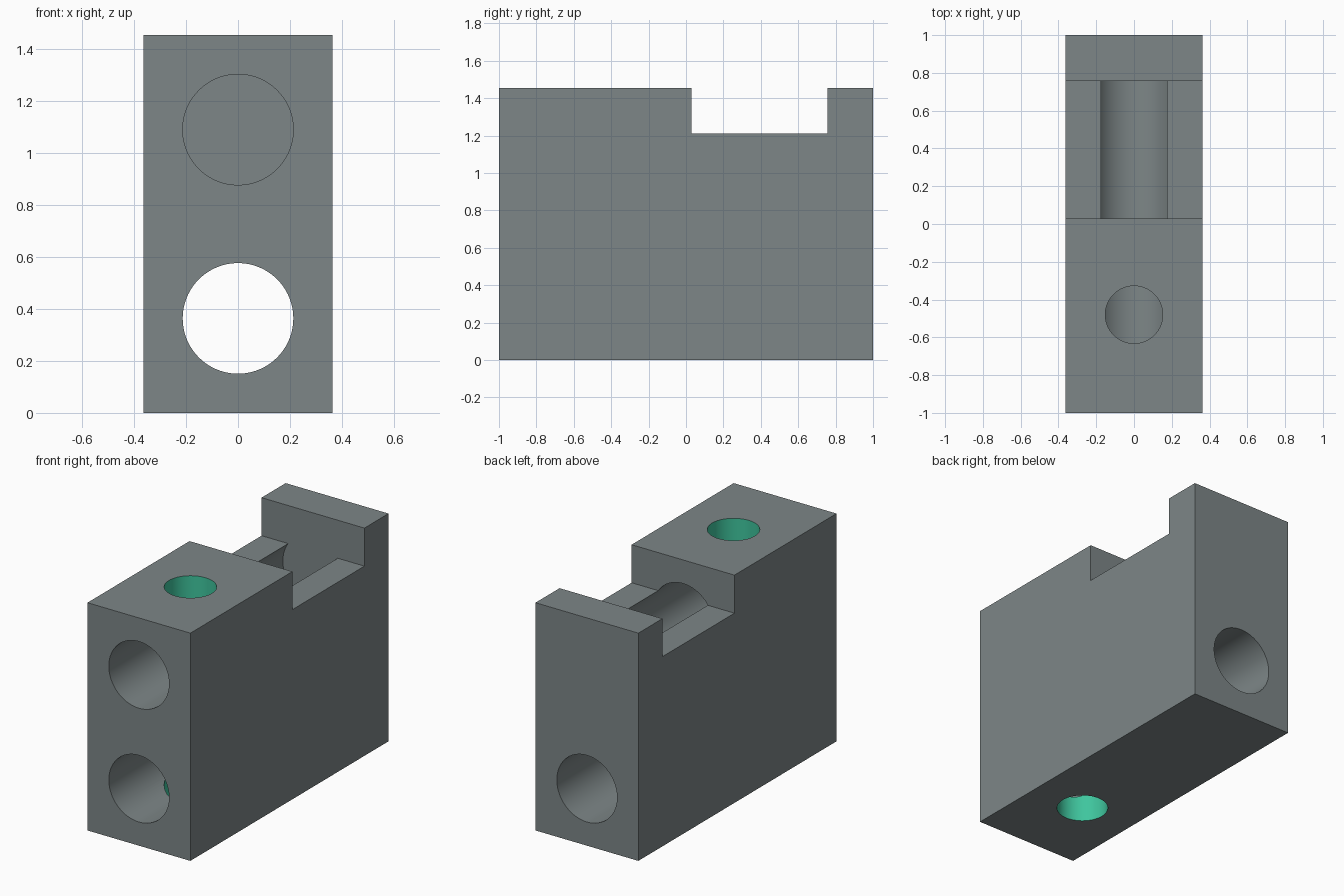
import bpy, bmesh, math
from mathutils import Matrix

if "Cube" in bpy.data.objects:
    bpy.data.objects.remove(bpy.data.objects["Cube"])

W, H = 0.727, 1.455          # block width and height
NOTCH_FRONT, NOTCH_BACK, NOTCH_Z = 0.03, 0.757, 1.212
BORE_R, HOLE_R, HOLE_Y = 0.213, 0.152, -0.48
LOW_Z, HIGH_Z = 0.364, 1.091


def material(name, rgb):
    m = bpy.data.materials.new(name)
    m.diffuse_color = (*rgb, 1)
    m.use_nodes = True
    m.node_tree.nodes["Principled BSDF"].inputs["Base Color"].default_value = m.diffuse_color
    return m


MATS = [material("slate grey", (0.205, 0.239, 0.243)),
        material("teal green", (0.05, 0.56, 0.34))]


def add_object(name, bm):
    bmesh.ops.recalc_face_normals(bm, faces=bm.faces)
    mesh = bpy.data.meshes.new(name)
    bm.to_mesh(mesh)
    bm.free()
    for m in MATS:
        mesh.materials.append(m)
    ob = bpy.data.objects.new(name, mesh)
    bpy.context.collection.objects.link(ob)
    return ob


def drill(name, radius, start, end, axis, mat, segments=96):
    """Cylinder from start to end along axis 'y' or 'z'."""
    bm = bmesh.new()
    length = math.dist(start, end)
    mid = [(a + b) / 2 for a, b in zip(start, end)]
    rot = Matrix.Rotation(math.pi / 2, 4, 'X') if axis == 'y' else Matrix()
    bmesh.ops.create_cone(bm, cap_ends=True, segments=segments, radius1=radius,
                          radius2=radius, depth=length,
                          matrix=Matrix.Translation(mid) @ rot)
    for f in bm.faces:
        f.material_index = mat
    ob = add_object(name, bm)
    ob.hide_render = True
    return ob


# Block with the notch in its top: side profile extruded across the width
profile = [(-1, 0), (1, 0), (1, H), (NOTCH_BACK, H), (NOTCH_BACK, NOTCH_Z),
           (NOTCH_FRONT, NOTCH_Z), (NOTCH_FRONT, H), (-1, H)]
bm = bmesh.new()
face = bm.faces.new([bm.verts.new((-W / 2, y, z)) for y, z in profile])
ext = bmesh.ops.extrude_face_region(bm, geom=[face])
bmesh.ops.translate(bm, vec=(W, 0, 0),
                    verts=[v for v in ext["geom"] if isinstance(v, bmesh.types.BMVert)])
block = add_object("drilled_block", bm)

# Lengthwise bores (lower through, upper stopping at the rear wall) and pin holes
cutters = [
    drill("lower_bore_cutter", BORE_R, (0, -1.2, LOW_Z), (0, 1.2, LOW_Z), 'y', 0),
    drill("upper_bore_cutter", BORE_R, (0, -1.2, HIGH_Z), (0, NOTCH_BACK, HIGH_Z), 'y', 0),
    drill("top_hole_cutter", HOLE_R, (0, HOLE_Y, HIGH_Z), (0, HOLE_Y, H + 0.2), 'z', 1),
    drill("bottom_hole_cutter", HOLE_R, (0, HOLE_Y, -0.2), (0, HOLE_Y, LOW_Z), 'z', 1),
]
for c in cutters:
    mod = block.modifiers.new(c.name, 'BOOLEAN')
    mod.operation = 'DIFFERENCE'
    mod.solver = 'EXACT'
    mod.object = c

# Bake the cuts and remove the cutters
graph = bpy.context.evaluated_depsgraph_get()
baked = bpy.data.meshes.new_from_object(block.evaluated_get(graph))
block.modifiers.clear()
block.data = baked
for c in cutters:
    bpy.data.objects.remove(c)

# Smooth bore walls, crisp rims
bpy.context.view_layer.objects.active = block
block.select_set(True)
bpy.ops.object.shade_smooth_by_angle(angle=math.radians(30))
